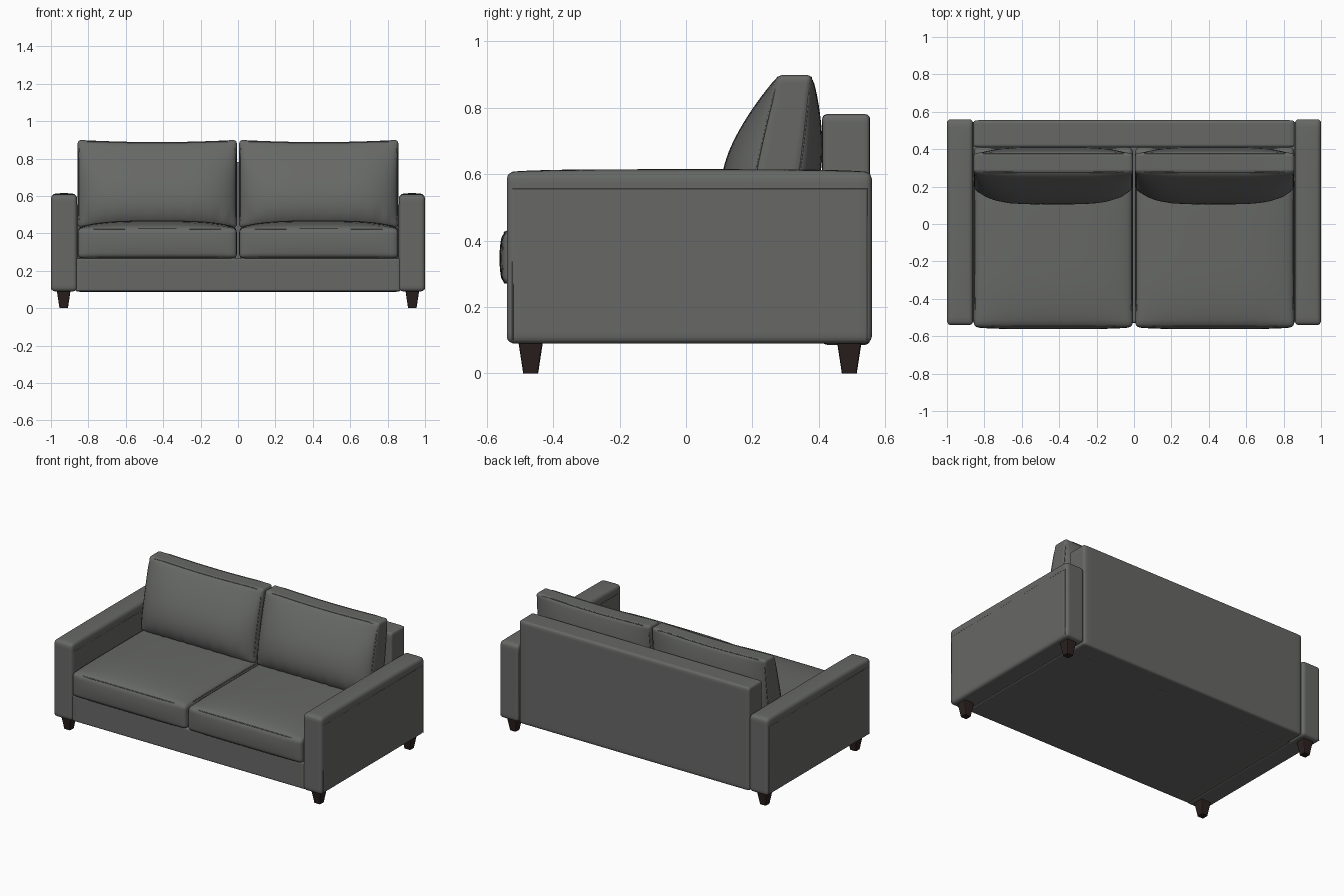
import bpy, bmesh, math
from mathutils import Vector

cube = bpy.data.objects.get("Cube")
if cube:
    bpy.data.objects.remove(cube, do_unlink=True)


def material(name, rgb, rough):
    m = bpy.data.materials.new(name)
    m.use_nodes = True
    m.diffuse_color = (*rgb, 1)
    bsdf = m.node_tree.nodes["Principled BSDF"]
    bsdf.inputs["Base Color"].default_value = (*rgb, 1)
    bsdf.inputs["Roughness"].default_value = rough
    return m


FABRIC = material("grey_upholstery", (0.135, 0.14, 0.133), 0.8)
WOOD = material("dark_brown_wood", (0.024, 0.015, 0.014), 0.6)


def add_object(name, data, mat):
    data.materials.append(mat)
    ob = bpy.data.objects.new(name, data)
    bpy.context.scene.collection.objects.link(ob)
    return ob


def soft_box(name, lo, hi, radius, shape=None, cuts=24):
    """Rounded box; shape(u, p) moves a point p with unit coordinates u."""
    lo, hi = Vector(lo), Vector(hi)
    half, mid = (hi - lo) / 2, (hi + lo) / 2
    bm = bmesh.new()
    bmesh.ops.create_cube(bm, size=2)
    bmesh.ops.subdivide_edges(bm, edges=bm.edges[:], cuts=cuts - 1, use_grid_fill=True)
    for v in bm.verts:
        # crowd the grid toward the edges, then round them
        p = Vector([math.sin(c * math.pi / 2) * h for c, h in zip(v.co, half)])
        core = Vector([max(radius - h, min(h - radius, c)) for c, h in zip(p, half)])
        p = core + (p - core).normalized() * radius
        u = Vector([c / h for c, h in zip(p, half)])
        v.co = shape(u, p + mid) if shape else p + mid
    me = bpy.data.meshes.new(name)
    bm.to_mesh(me)
    bm.free()
    me.polygons.foreach_set("use_smooth", [True] * len(me.polygons))
    return add_object(name, me, FABRIC)


def piping(name, points, radius=0.003, closed=True):
    cu = bpy.data.curves.new(name, "CURVE")
    cu.dimensions = "3D"
    cu.bevel_depth = radius
    cu.bevel_resolution = 1
    sp = cu.splines.new("POLY")
    sp.points.add(len(points) - 1)
    for pt, co in zip(sp.points, points):
        pt.co = (*co, 1)
    sp.use_cyclic_u = closed
    return add_object(name, cu, FABRIC)


def seam_loop(name, lo, hi, axis, level, shape, inset=0.985):
    """Piping round a cushion, at a unit level along one axis."""
    lo, hi = Vector(lo), Vector(hi)
    half, mid = (hi - lo) / 2, (hi + lo) / 2
    a, b = [i for i in range(3) if i != axis]
    pts = []
    for k in range(120):
        t = math.tau * k / 120
        c, s = math.cos(t), math.sin(t)
        big = (abs(c) ** 14 + abs(s) ** 14) ** (1 / 14)
        u = Vector((0, 0, 0))
        u[axis], u[a], u[b] = level, inset * c / big, inset * s / big
        p = mid + Vector([x * h for x, h in zip(u, half)])
        pts.append(shape(u, p))
    piping(name, pts)


def dome(t, power=4):
    return max(0, 1 - abs(t) ** power) ** 0.7


# Shapes of the soft parts
def crown_arm(u, p):
    p.z += 0.009 * max(0, u.z) * dome(u.y) * dome(u.x, 2)
    return p


def puff_seat(u, p):
    p.z += 0.042 * max(0, u.z) * dome(u.x, 3) * dome(u.y, 4)
    p.y -= 0.012 * max(0, -u.y) * dome(u.x) * dome(u.z, 2)
    return p


def puff_pillow(u, p):
    w = (u.z + 1) / 2
    belly = math.sin(math.pi * min(1, max(0, w)) ** 0.7)
    belly = max(0, belly) ** 0.8 * dome(u.x)
    # lean, taper and sagging top edge
    p.y = 0.25 + 0.078 * w + u.y * (0.066 - 0.014 * w)
    p.z -= 0.012 * max(0, u.z) * (1 - u.x ** 2)
    # full front, flatter back
    p.y += belly * (0.066 * max(0, u.y) - 0.108 * max(0, -u.y))
    # creases gathering near the bottom seam
    fold = math.sin(27 * u.x) + math.sin(41 * u.x + 1.3)
    p.y += 0.003 * fold * max(0, -u.y) * math.exp(-((w - 0.12) / 0.1) ** 2) * dome(u.x)
    return p


# Frame
soft_box("base_rail", (-0.87, -0.528, 0.09), (0.87, 0.43, 0.268), 0.01)
soft_box("back_frame", (-0.858, 0.41, 0.086), (0.858, 0.555, 0.781), 0.016)

for side, label in ((1, "left"), (-1, "right")):
    # Arm
    xs = sorted((side * 0.86, side * 1.0))
    soft_box(label + "_arm", (xs[0], -0.54, 0.09), (xs[1], 0.56, 0.606), 0.022, crown_arm)
    for face, x in (("outer", 0.999), ("inner", 0.861)):
        x *= side
        path = [(x, -0.522, 0.1), (x, -0.522, 0.555), (x, 0.545, 0.555), (x, 0.545, 0.1)]
        piping(f"{label}_arm_{face}_seam", path, 0.002, closed=False)

    # Seat cushion
    xs = sorted((side * 0.006, side * 0.857))
    lo, hi = (xs[0], -0.55, 0.266), (xs[1], 0.41, 0.427)
    soft_box(label + "_seat_cushion", lo, hi, 0.025, puff_seat)
    for edge, level in (("top", 0.9), ("bottom", -0.9)):
        seam_loop(f"{label}_seat_{edge}_piping", lo, hi, 2, level, puff_seat)

    # Back cushion
    lo, hi = (xs[0], 0.19, 0.43), (xs[1], 0.32, 0.9)
    soft_box(label + "_back_cushion", lo, hi, 0.02, puff_pillow, cuts=40)
    for edge, level in (("front", -0.91), ("rear", 0.91)):
        seam_loop(f"{label}_pillow_{edge}_piping", lo, hi, 1, level, puff_pillow)

    # Tapered legs
    for y, end in ((-0.468, "front"), (0.492, "rear")):
        bm = bmesh.new()
        bmesh.ops.create_cube(bm, size=1)
        for v in bm.verts:
            width = 0.074 if v.co.z > 0 else 0.045
            v.co = (side * 0.932 + v.co.x * width, y + v.co.y * width, 0.095 if v.co.z > 0 else 0)
        upright = [e for e in bm.edges if abs(e.verts[0].co.z - e.verts[1].co.z) > 0.05]
        bmesh.ops.bevel(bm, geom=upright, offset=0.006, segments=2, affect="EDGES", profile=0.5)
        me = bpy.data.meshes.new(f"{label}_{end}_leg")
        bm.to_mesh(me)
        bm.free()
        add_object(f"{label}_{end}_leg", me, WOOD)
